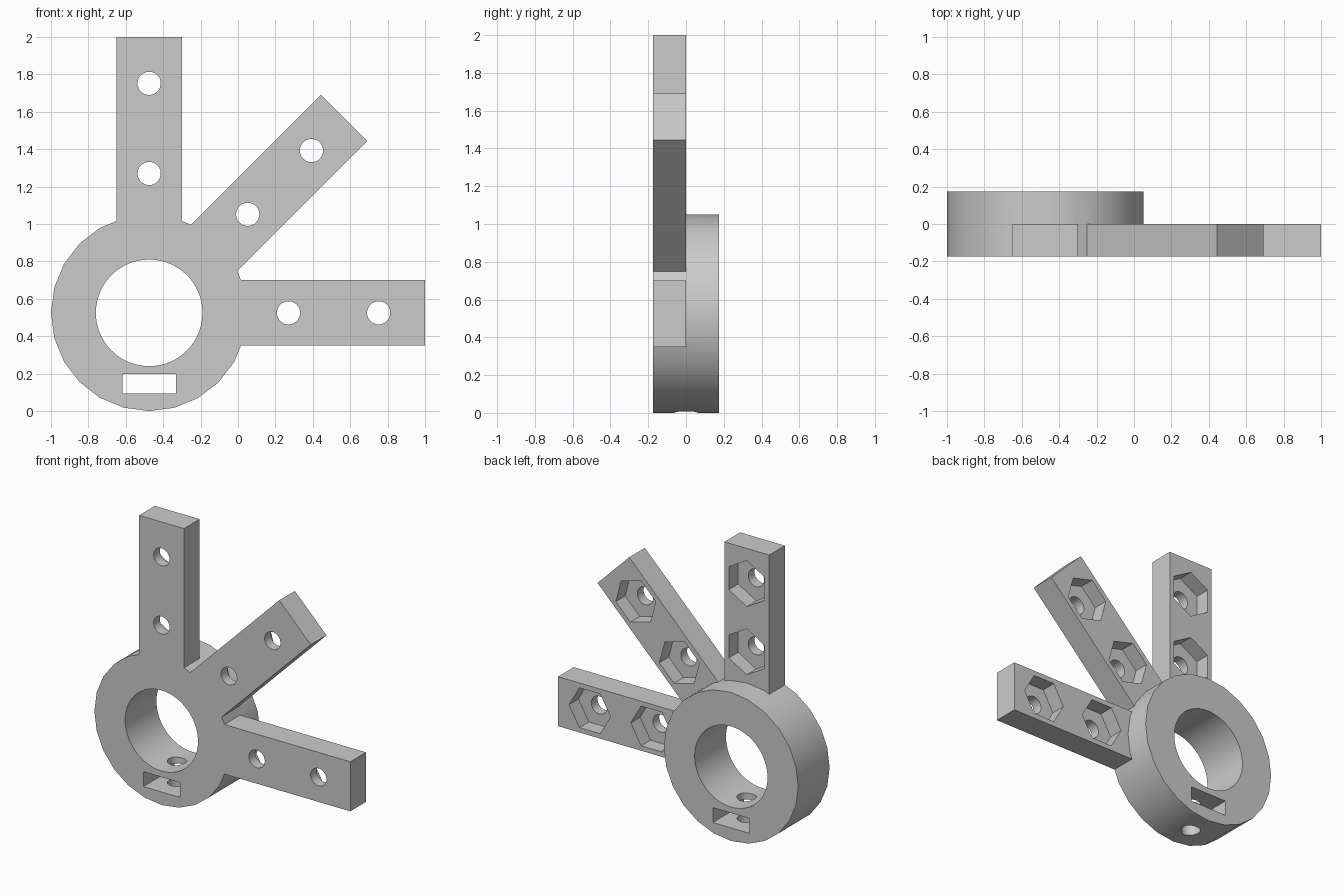
import bpy
from math import pi, sin, cos
from mathutils import Vector

cube = bpy.data.objects.get("Cube")
if cube:
    bpy.data.objects.remove(cube, do_unlink=True)

CENTRE = Vector((-0.475, 0, 0.525))   # middle of the ring
HALF = 0.175                          # half the ring depth, and the arm thickness
REACH = 1.475                         # ring centre to arm tip

grey = bpy.data.materials.new("plain grey")
grey.use_nodes = True
colour = (0.6, 0.6, 0.6, 1)
grey.diffuse_color = colour
grey.node_tree.nodes["Principled BSDF"].inputs["Base Color"].default_value = colour


def cylinder(name, radius, depth, loc, sides=48, rot=(pi / 2, 0, 0)):
    bpy.ops.mesh.primitive_cylinder_add(vertices=sides, radius=radius, depth=depth,
                                        location=loc, rotation=rot)
    bpy.context.object.name = name
    return bpy.context.object


def box(name, size, loc, rot=(0, 0, 0)):
    bpy.ops.mesh.primitive_cube_add(size=1, location=loc, rotation=rot)
    bpy.context.object.name = name
    bpy.context.object.scale = size
    return bpy.context.object


def combine(body, tool, operation):
    mod = body.modifiers.new(tool.name, "BOOLEAN")
    mod.operation, mod.solver, mod.object = operation, "EXACT", tool
    bpy.context.view_layer.objects.active = body
    bpy.ops.object.modifier_apply(modifier=mod.name)
    bpy.data.objects.remove(tool, do_unlink=True)


# Ring collar with three arms flush with its front
bracket = cylinder("ring_bracket", 0.525, 2 * HALF, CENTRE, 24)
bracket.data.materials.append(grey)
cutters = []
for angle in (0, pi / 4, pi / 2):
    along = Vector((sin(angle), 0, cos(angle)))
    mid = CENTRE + along * (REACH + 0.38) / 2 + Vector((0, -HALF / 2, 0))
    arm = box("arm", (0.35, HALF, REACH - 0.38), mid, (0, angle, 0))
    arm.data.materials.append(grey)
    combine(bracket, arm, "UNION")
    # Bolt holes with hexagonal nut pockets open to the back
    for distance in (0.745, 1.227):
        spot = CENTRE + along * distance
        cutters.append(cylinder("bolt_hole", 0.062, 0.6, spot))
        pocket = spot + Vector((0, 0.0, 0))
        cutters.append(cylinder("nut_pocket", 0.162, 0.21, pocket, 6, (pi / 2, angle, 0)))

# Bore, nut slot and set-screw hole of the ring
cutters.append(cylinder("bore", 0.285, 1, CENTRE, 64))
cutters.append(box("nut_slot", (0.285, 1, 0.105), (-0.475, 0, 0.145)))
cutters.append(cylinder("screw_hole", 0.062, 0.5, (-0.475, 0, 0.1), 48, (0, 0, 0)))
for cutter in cutters:
    combine(bracket, cutter, "DIFFERENCE")

bpy.ops.object.select_all(action="DESELECT")
bracket.select_set(True)
bpy.context.view_layer.objects.active = bracket
bpy.ops.object.shade_smooth_by_angle(angle=pi / 6)
